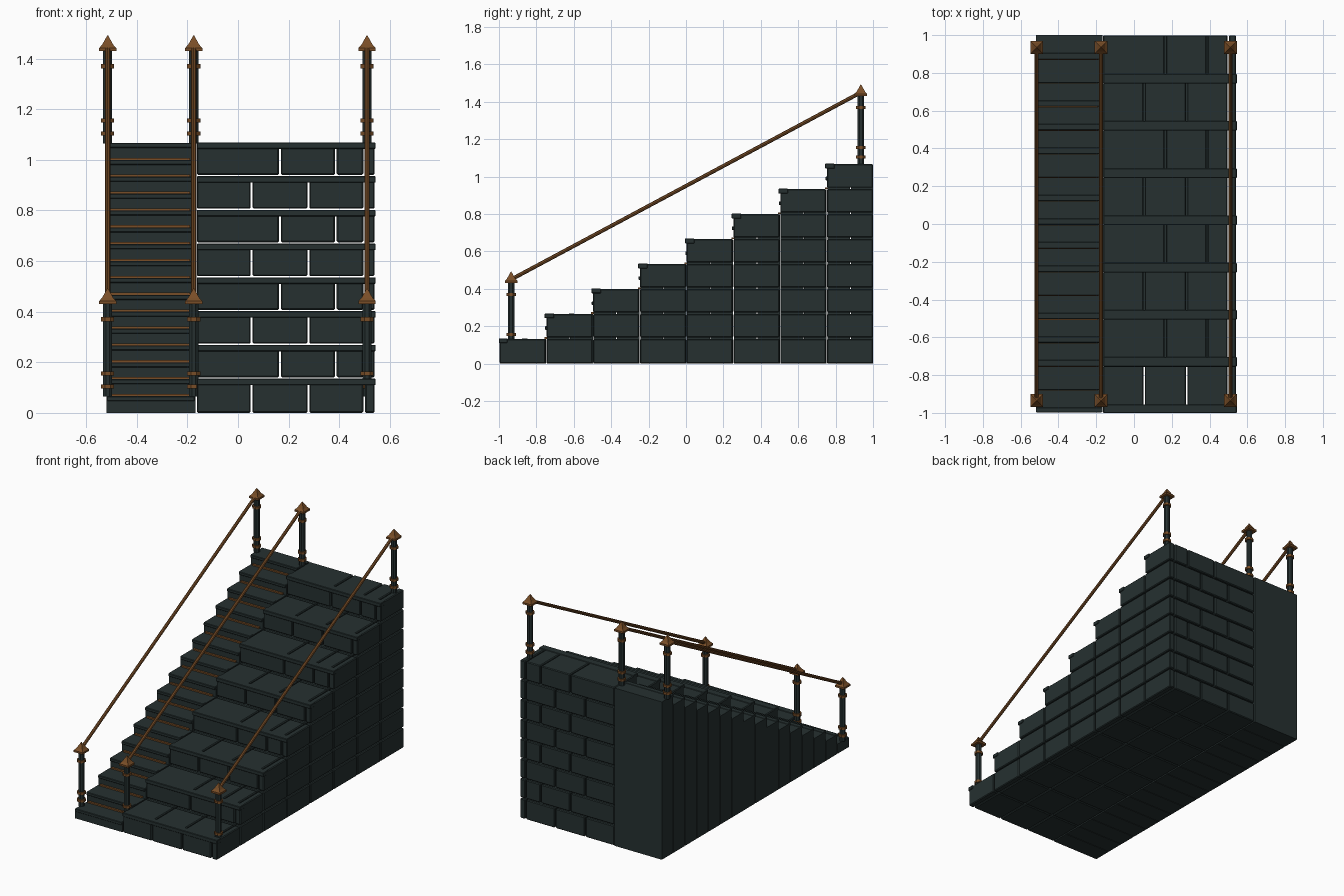
import bpy, bmesh, math
from mathutils import Matrix, Vector

if "Cube" in bpy.data.objects:
    bpy.data.objects.remove(bpy.data.objects["Cube"])


def mat(name, col):
    m = bpy.data.materials.new(name)
    m.diffuse_color = (*col, 1)
    m.use_nodes = True
    m.node_tree.nodes["Principled BSDF"].inputs["Base Color"].default_value = m.diffuse_color
    return m


SLATE = mat("dark slate", (0.019, 0.030, 0.030))
COPPER = mat("aged copper", (0.19, 0.075, 0.02))


def finish(bm, name, material, bevel=0):
    me = bpy.data.meshes.new(name)
    bm.to_mesh(me)
    bm.free()
    me.materials.append(material)
    ob = bpy.data.objects.new(name, me)
    bpy.context.collection.objects.link(ob)
    if bevel:
        b = ob.modifiers.new("edge bevel", 'BEVEL')
        b.width = bevel
        b.segments = 1
    return ob


def box(bm, x0, x1, y0, y1, z0, z1):
    m = Matrix.Translation(((x0 + x1) / 2, (y0 + y1) / 2, (z0 + z1) / 2)) @ \
        Matrix.Diagonal((x1 - x0, y1 - y0, z1 - z0, 1))
    bmesh.ops.create_cube(bm, size=1, matrix=m)


def prism(bm, x, y, z0, z1, r0, r1, sides):
    rot = Matrix.Rotation(math.pi / sides, 4, 'Z')
    bmesh.ops.create_cone(bm, cap_ends=True, segments=sides, radius1=r0, radius2=r1,
                          depth=z1 - z0,
                          matrix=Matrix.Translation((x, y, (z0 + z1) / 2)) @ rot)


# large block steps: running-bond bricks, open joints
RISE, RUN, GAP = 1.067 / 8, 0.25, 0.007
EVEN = [-0.165, 0.055, 0.28, 0.50, 0.545]
ODD = [-0.165, 0.167, 0.388, 0.50, 0.545]
bricks, noses = bmesh.new(), bmesh.new()
for step in range(8):
    y0 = -1 + RUN * step
    for row in range(step + 1):
        xs = ODD if row % 2 else EVEN
        z0 = RISE * row
        for a, b in zip(xs, xs[1:]):
            box(bricks, a + 0.002, b - 0.005, y0 + 0.004, y0 + RUN - 0.001,
                z0 + (GAP if row else 0), z0 + RISE - 0.001)
    # nosing strip along the front top edge
    top = RISE * (step + 1)
    box(noses, -0.163, 0.544, y0 - (0.006 if step else 0), y0 + 0.045,
        top - 0.024, top + 0.002)
finish(bricks, "block_steps", SLATE, 0.005)
finish(noses, "block_step_nosings", SLATE, 0.003)

# narrow stair with half-height steps
cols, treads, strips = bmesh.new(), bmesh.new(), bmesh.new()
H, D = 1.067 / 16, 0.125
for i in range(16):
    y0, top = -1 + D * i, H * (i + 1)
    box(cols, -0.52, -0.168, y0 + 0.006, y0 + D - (0 if i == 15 else -0.002), 0, top - 0.002)
    box(treads, -0.518, -0.17, y0 - (0.004 if i else -0.002), y0 + 0.03, top - 0.02, top)
    if i:
        # copper strip where riser meets tread
        box(strips, -0.505, -0.19, y0 - 0.007, y0 + 0.008, top - H - 0.001, top - H + 0.008)
finish(cols, "narrow_stair", SLATE)
finish(treads, "narrow_stair_nosings", SLATE, 0.003)
finish(strips, "copper_tread_strips", COPPER)

# railings: two posts and a sloping handrail each
posts, trim, rails = bmesh.new(), bmesh.new(), bmesh.new()
Q = math.sqrt(2)
for x in (-0.515, -0.175, 0.51):
    for y, base in ((-0.935, 0.0), (0.935, 1.0)):
        prism(posts, x, y, base + 0.065, base + 0.44, 0.0195, 0.0195, 8)
        for z in (0.105, 0.155, 0.37):
            prism(trim, x, y, base + z - 0.008, base + z + 0.008, 0.028, 0.028, 8)
        # square cap with pyramid
        prism(trim, x, y, base + 0.43, base + 0.442, 0.034 * Q, 0.034 * Q, 4)
        prism(trim, x, y, base + 0.442, base + 0.455, 0.034 * Q, 0.022 * Q, 4)
        prism(trim, x, y, base + 0.455, base + 0.492, 0.022 * Q, 0.002, 4)
    a, b = Vector((x, -0.935, 0.45)), Vector((x, 0.935, 1.45))
    d = b - a
    bmesh.ops.create_cone(rails, cap_ends=True, segments=8, radius1=0.0105, radius2=0.0105,
                          depth=d.length,
                          matrix=Matrix.Translation((a + b) / 2) @
                          d.to_track_quat('Z', 'Y').to_matrix().to_4x4())
finish(posts, "railing_posts", SLATE)
finish(trim, "post_rings_and_caps", COPPER)
finish(rails, "handrails", COPPER)
